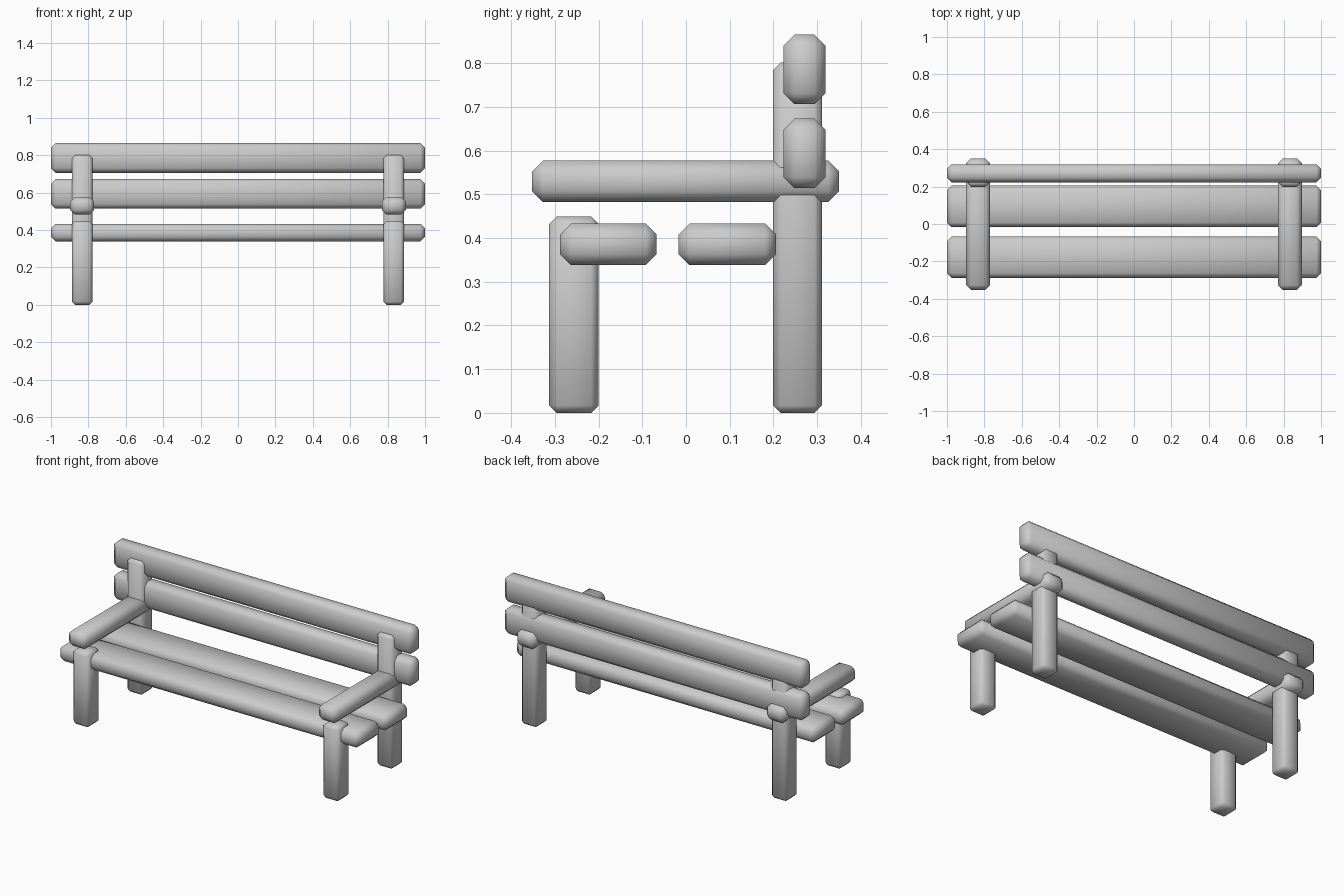
import bpy

cube = bpy.data.objects.get("Cube")
if cube:
    bpy.data.objects.remove(cube, do_unlink=True)

# One plain grey for the whole bench
GREY = (0.6, 0.6, 0.6, 1.0)
grey = bpy.data.materials.new("light_grey")
grey.use_nodes = True
grey.diffuse_color = GREY
bsdf = next(n for n in grey.node_tree.nodes if n.type == 'BSDF_PRINCIPLED')
bsdf.inputs["Base Color"].default_value = GREY


def beam(name, x, y, z, chamfer):
    """Chamfered, softly shaded timber spanning the given (min, max) ranges."""
    spans = (x, y, z)
    bpy.ops.mesh.primitive_cube_add(size=1, location=[(a + b) / 2 for a, b in spans])
    obj = bpy.context.object
    obj.name = name
    obj.data.name = name
    obj.scale = [b - a for a, b in spans]
    bpy.ops.object.transform_apply(location=False, rotation=False, scale=True)
    bevel = obj.modifiers.new("chamfer", 'BEVEL')
    bevel.width = chamfer
    bevel.segments = 1
    bevel.limit_method = 'NONE'
    obj.data.materials.append(grey)
    bpy.ops.object.shade_smooth()
    return obj


LENGTH = (-1.0, 1.0)
PLANK_CHAMFER = 0.025
LEG_CHAMFER = 0.017

# Seat planks
for name, y in (("front_seat_plank", (-0.288, -0.067)),
                ("back_seat_plank", (-0.017, 0.206))):
    beam(name, LENGTH, y, (0.338, 0.433), PLANK_CHAMFER)

# Backrest planks
for name, z in (("lower_back_plank", (0.514, 0.673)),
                ("upper_back_plank", (0.706, 0.865))):
    beam(name, LENGTH, (0.223, 0.319), z, PLANK_CHAMFER)

# Legs and armrests on both sides
for side, sign in (("left", 1), ("right", -1)):
    centre = sign * 0.833
    leg_x = (centre - 0.055, centre + 0.055)
    arm_x = (centre - 0.064, centre + 0.064)
    beam(side + "_front_leg", leg_x, (-0.313, -0.2), (0, 0.449), LEG_CHAMFER)
    beam(side + "_back_post", leg_x, (0.199, 0.311), (0, 0.801), LEG_CHAMFER)
    beam(side + "_armrest", arm_x, (-0.352, 0.35), (0.482, 0.577), PLANK_CHAMFER)
